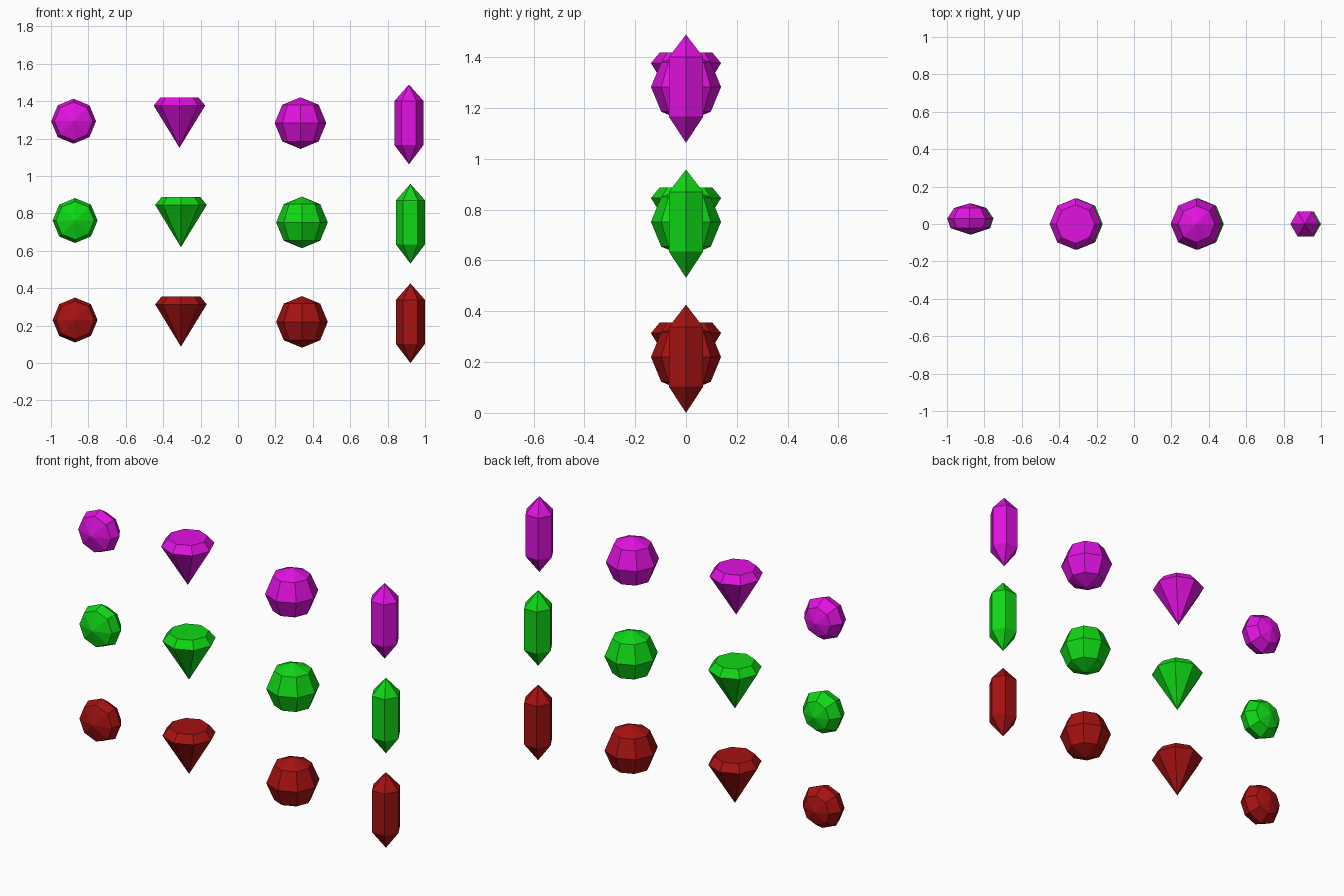
import bpy, bmesh
from math import cos, sin, pi

if "Cube" in bpy.data.objects:
    bpy.data.objects.remove(bpy.data.objects["Cube"])

# Faceted gems: each shape is a profile of (radius, height) spun in a few sides
R = 0.138
SHAPES = {
    # name: (sides, axis, x, y or z start, profile)
    "button_gem": (8, "y", -0.871, 0.23,
                   [(0, -0.056), (0.102, -0.022), (0.12, 0.03), (0.082, 0.086), (0, 0.11)]),
    "cone_gem": (8, "z", -0.305, 0.0,
                 [(0, 0.088), (R, 0.314), (0.103, 0.356)]),
    "round_gem": (8, "z", 0.342, 0.22,
                  [(0, -R), (R * 0.707, -R * 0.707), (R, 0), (R * 0.707, R * 0.707), (0, R)]),
    "crystal_gem": (6, "z", 0.922, 0.0,
                    [(0, 0), (0.078, 0.103), (0.078, 0.338), (0, 0.426)]),
}

# Rows from bottom to top: colour, x shift, height
ROWS = {
    "red": ((0.38, 0.006, 0.006, 1), 0.0, 0.0),
    "green": ((0.005, 0.68, 0.008, 1), 0.0, 0.532),
    "magenta": ((0.75, 0.006, 0.75, 1), -0.008, 1.063),
}


def spin_gem(name, sides, axis, profile, location, material):
    bm = bmesh.new()
    rings = []
    for r, h in profile:
        count = sides if r > 0 else 1
        ring = []
        for i in range(count):
            a = 2 * pi * i / sides
            u, v = r * cos(a), r * sin(a)
            ring.append(bm.verts.new((u, v, h) if axis == "z" else (u, h, v)))
        rings.append(ring)
    # Bands between rings; single points give triangle fans
    for low, high in zip(rings, rings[1:]):
        for i in range(sides):
            j = (i + 1) % sides
            loop = [low[i % len(low)], low[j % len(low)],
                    high[j % len(high)], high[i % len(high)]]
            bm.faces.new(list(dict.fromkeys(loop)))
    # Flat table where the profile ends open
    if len(rings[-1]) > 1:
        bm.faces.new(rings[-1])
    bmesh.ops.recalc_face_normals(bm, faces=bm.faces)
    mesh = bpy.data.meshes.new(name)
    bm.to_mesh(mesh)
    bm.free()
    mesh.materials.append(material)
    obj = bpy.data.objects.new(name, mesh)
    obj.location = location
    bpy.context.collection.objects.link(obj)


# Three rows of the four gem cuts
for colour_name, (colour, dx, dz) in ROWS.items():
    mat = bpy.data.materials.new(colour_name)
    mat.diffuse_color = colour
    mat.use_nodes = True
    mat.node_tree.nodes["Principled BSDF"].inputs["Base Color"].default_value = mat.diffuse_color
    for shape, (sides, axis, x, z, profile) in SHAPES.items():
        spin_gem(f"{colour_name}_{shape}", sides, axis, profile, (x + dx, 0, z + dz), mat)
